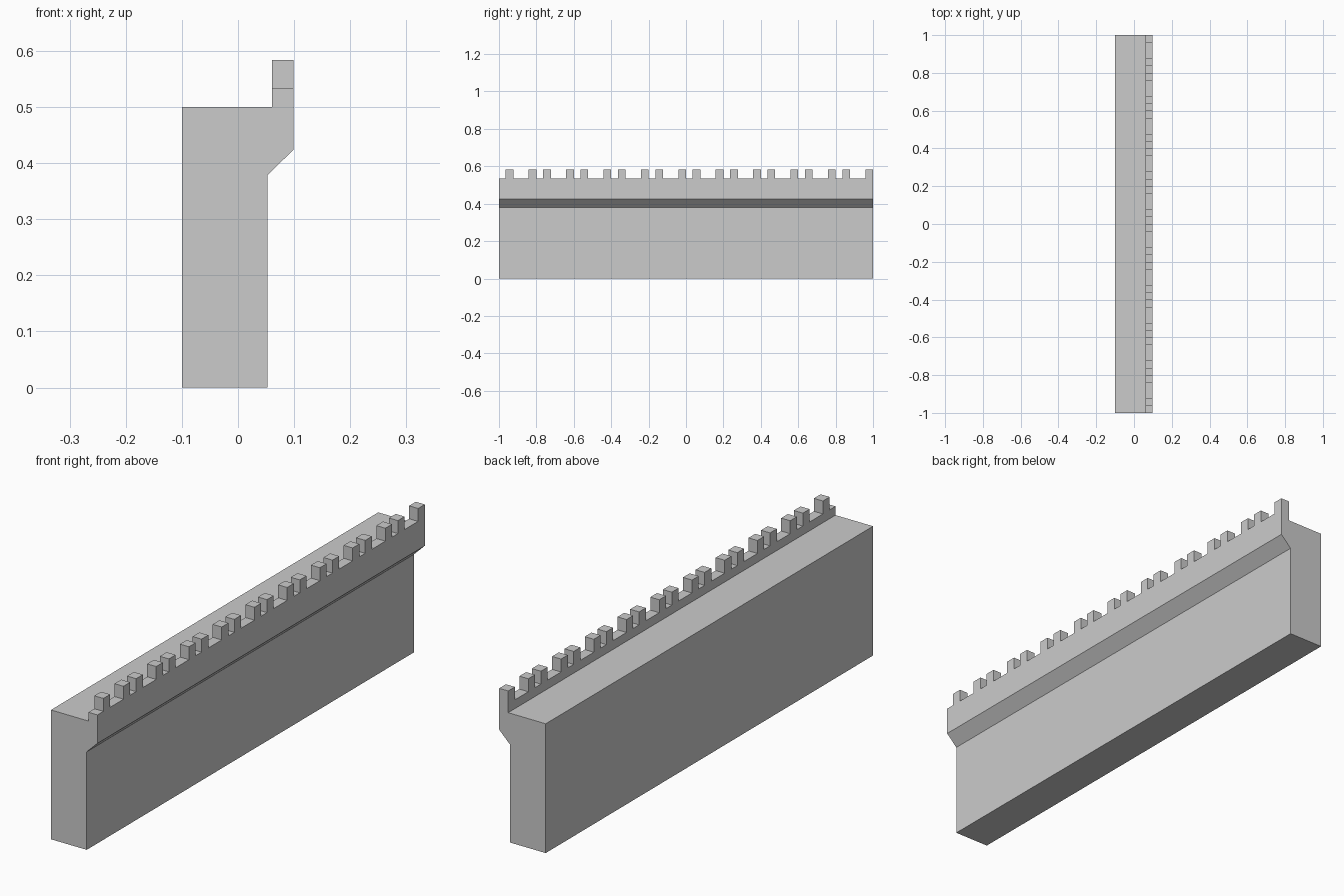
import bpy, bmesh
from mathutils import Matrix

if "Cube" in bpy.data.objects:
    bpy.data.objects.remove(bpy.data.objects["Cube"])

HALF = 1.0          # half length along y
X_IN, X_OUT = 0.0605, 0.099
Z_CUT, Z_TOP = 0.534, 0.584
MERLON = 0.041


def make_object(name, bm):
    bmesh.ops.recalc_face_normals(bm, faces=bm.faces)
    mesh = bpy.data.meshes.new(name)
    bm.to_mesh(mesh)
    bm.free()
    obj = bpy.data.objects.new(name, mesh)
    bpy.context.collection.objects.link(obj)
    return obj


# wall: cross-section with corbelled parapet, extruded along y
profile = [(-0.1, 0), (0.053, 0), (0.053, 0.379), (X_OUT, 0.424), (X_OUT, Z_TOP),
           (X_IN, Z_TOP), (X_IN, 0.5), (-0.1, 0.5)]
bm = bmesh.new()
face = bm.faces.new([bm.verts.new((x, -HALF, z)) for x, z in profile])
ext = bmesh.ops.extrude_face_region(bm, geom=[face])
new_verts = [v for v in ext["geom"] if isinstance(v, bmesh.types.BMVert)]
bmesh.ops.translate(bm, verts=new_verts, vec=(0, 2 * HALF, 0))
wall = make_object("battlement_wall", bm)

# merlons repeat in pairs every 0.2; the gaps between them are cut out
merlons = []
for k in range(10):
    b = -0.964 + 0.2 * k
    a_end = -0.8 + 0.2 * k
    merlons += [(b, b + MERLON), (a_end - MERLON, a_end)]

bm = bmesh.new()
start = -HALF - 0.05
for lo, hi in merlons:
    m = (Matrix.Translation((0.08, (start + lo) / 2, Z_CUT + 0.05))
         @ Matrix.Diagonal((0.1, lo - start, 0.1, 1)))
    bmesh.ops.create_cube(bm, size=1, matrix=m)
    start = hi
cutter = make_object("crenel_cutter", bm)
cutter.hide_render = True

mod = wall.modifiers.new("crenels", 'BOOLEAN')
mod.operation = 'DIFFERENCE'
mod.solver = 'EXACT'
mod.object = cutter
bpy.context.view_layer.objects.active = wall
bpy.ops.object.modifier_apply(modifier=mod.name)
bpy.data.objects.remove(cutter)
